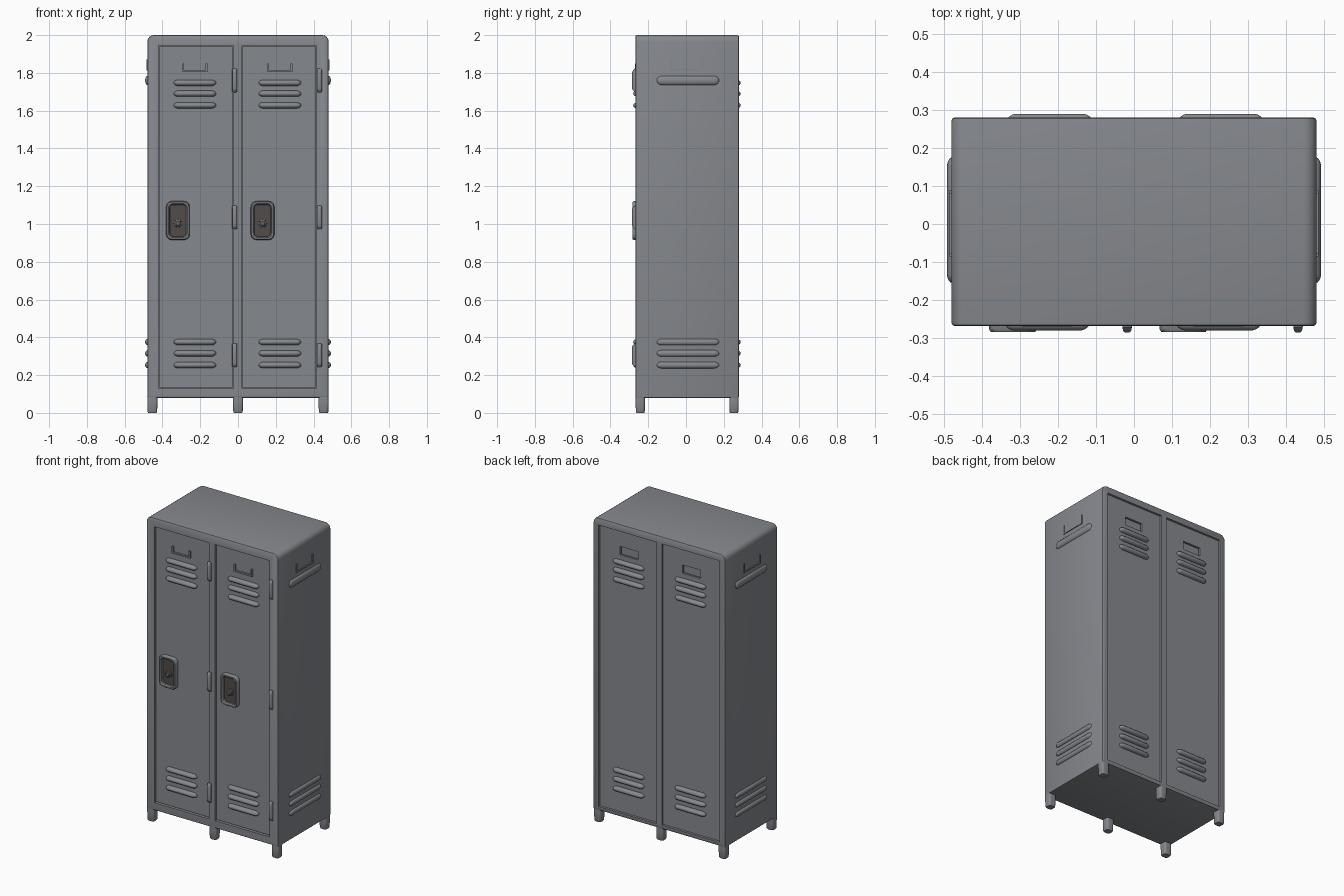
import bpy, bmesh, math
from mathutils import Matrix, Vector

if "Cube" in bpy.data.objects:
    bpy.data.objects.remove(bpy.data.objects["Cube"])


def material(name, rgb):
    m = bpy.data.materials.new(name)
    m.diffuse_color = (*rgb, 1)
    m.use_nodes = True
    m.node_tree.nodes["Principled BSDF"].inputs["Base Color"].default_value = m.diffuse_color
    return m


STEEL = material("grey_steel", (0.235, 0.247, 0.268))
PLATE = material("dark_lock_plate", (0.085, 0.07, 0.065))
KNOB = material("dark_grey_knob", (0.13, 0.13, 0.135))


def frame(u, up, n, origin=(0, 0, 0)):
    """Local axes: x along the face, y up the face, z outwards."""
    m = Matrix((u, up, n)).transposed().to_4x4()
    m.translation = Vector(origin)
    return m


FRONT_Y, BACK_Y, SIDE_X = -0.257, 0.268, 0.478
FRONT = frame((1, 0, 0), (0, 0, 1), (0, -1, 0), (0, FRONT_Y, 0))
BACK = frame((-1, 0, 0), (0, 0, 1), (0, 1, 0), (0, BACK_Y, 0))
RIGHT = frame((0, 1, 0), (0, 0, 1), (1, 0, 0), (SIDE_X, 0, 0))
LEFT = frame((0, -1, 0), (0, 0, 1), (-1, 0, 0), (-SIDE_X, 0, 0))
FLOOR = frame((1, 0, 0), (0, 1, 0), (0, 0, 1))
WORLD_XZ = frame((1, 0, 0), (0, 0, 1), (0, -1, 0))


def finish(name, bm, face, mat):
    bm.transform(face)
    bmesh.ops.recalc_face_normals(bm, faces=bm.faces)
    me = bpy.data.meshes.new(name)
    bm.to_mesh(me)
    bm.free()
    me.materials.append(mat)
    ob = bpy.data.objects.new(name, me)
    bpy.context.collection.objects.link(ob)
    return ob


def loft(name, face, cx, cy, sections, mat=STEEL, square_base=False, n=5):
    """Join rounded rectangles (width, height, radius, depth) and cap the ends."""
    bm = bmesh.new()
    rings = []
    for w, h, r, z in sections:
        ring = []
        for k, (sx, sy) in enumerate(((1, 1), (-1, 1), (-1, -1), (1, -1))):
            rr = 0.004 if square_base and sy < 0 else r
            for i in range(n):
                a = math.pi / 2 * (k + i / (n - 1))
                ring.append(bm.verts.new((cx + sx * (w / 2 - rr) + rr * math.cos(a),
                                          cy + sy * (h / 2 - rr) + rr * math.sin(a), z)))
        rings.append(ring)
    for a, b in zip(rings, rings[1:]):
        for i in range(len(a)):
            j = (i + 1) % len(a)
            bm.faces.new((a[i], a[j], b[j], b[i]))
    bm.faces.new(rings[0])
    bm.faces.new(rings[-1])
    return finish(name, bm, face, mat)


def box(name, face, x0, x1, y0, y1, z0, z1, mat=STEEL):
    bm = bmesh.new()
    bmesh.ops.create_cube(bm, size=1)
    for v in bm.verts:
        v.co = ((x0 + x1) / 2 + v.co.x * (x1 - x0),
                (y0 + y1) / 2 + v.co.y * (y1 - y0),
                (z0 + z1) / 2 + v.co.z * (z1 - z0))
    return finish(name, bm, face, mat)


def cut(ob, cutter):
    mod = ob.modifiers.new("cut", "BOOLEAN")
    mod.operation, mod.solver, mod.object = "DIFFERENCE", "EXACT", cutter
    bpy.context.view_layer.objects.active = ob
    bpy.ops.object.modifier_apply(modifier=mod.name)
    bpy.data.objects.remove(cutter, do_unlink=True)


def louver(name, face, cx, cy, length, height, depth):
    """Long pressed rib with tapered round ends."""
    bm = bmesh.new()
    bmesh.ops.create_uvsphere(bm, u_segments=16, v_segments=9, radius=1)
    end = 0.028
    for v in bm.verts:
        x, y, z = v.co
        shift = math.copysign(length / 2 - end, z)
        v.co = (cx + z * end + shift, cy + y * height / 2, x * depth)
    return finish(name, bm, face, STEEL)


def holder(name, face, cx, z0, w, h, d):
    """U-shaped card holder: bottom strip and two upright lips."""
    t = 0.009
    box(name + "_base", face, cx - w / 2, cx + w / 2, z0, z0 + t, -0.002, d)
    for s in (-1, 1):
        e = cx + s * (w / 2 - t / 2)
        box(name + "_lip", face, e - t / 2, e + t / 2, z0 + t, z0 + h, -0.002, d)


# Cabinet shell with rounded top edges
body = loft("cabinet_body", WORLD_XZ, 0, 1.04, [
    (0.944, 1.908, 0.03, -0.28), (0.955, 1.917, 0.033, -0.277), (0.96, 1.92, 0.035, -0.27),
    (0.96, 1.92, 0.035, 0.258), (0.955, 1.917, 0.033, 0.265), (0.944, 1.908, 0.03, 0.268)],
    square_base=True)

# Door and back panel recesses, each filled with a thin sheet
DOORS = ((-0.42, -0.025), (0.02, 0.415))
BACKS = ((-0.44, -0.02), (0.02, 0.44))
G = 0.005
for x0, x1 in DOORS:
    cut(body, box("door_cutter", FRONT, x0, x1, 0.13, 1.945, -0.02, 0.1))
    box("door", FRONT, x0 + G, x1 - G, 0.13 + G, 1.945 - G, -0.016, 0)
for x0, x1 in BACKS:
    cut(body, box("back_cutter", BACK, x0, x1, 0.105, 1.955, -0.03, 0.1))
    sheet = box("back_panel", BACK, x0 + 0.002, x1 - 0.002, 0.107, 1.953, -0.014, 0)
    c = math.copysign(0.228, x0 + x1)
    cut(sheet, box("slot_cutter", BACK, c - 0.065, c + 0.065, 1.795, 1.85, -0.1, 0.1))

# Feet
for x in (-0.453, 0, 0.453):
    for y in (-0.242, 0.254):
        loft("foot", FLOOR, x, y, [(0.044, 0.042, 0.012, 0), (0.05, 0.047, 0.012, 0.006),
                                   (0.053, 0.05, 0.012, 0.06), (0.053, 0.05, 0.012, 0.1)])

# Vent louvers on doors, back and sides
LOW = (0.375, 0.315, 0.253)
HIGH = (1.747, 1.69, 1.628)
for cx in (-0.228, 0.222):
    for z in LOW + HIGH:
        louver("door_louver", FRONT, cx, z, 0.225, 0.033, 0.023)
        louver("back_louver", BACK, cx, z, 0.225, 0.033, 0.022)
    holder("door_card_holder", FRONT, cx, 1.805, 0.132, 0.046, 0.012)
for face, s in ((RIGHT, 1), (LEFT, -1)):
    for z in LOW:
        louver("side_louver", face, 0.01 * s, z, 0.33, 0.035, 0.014)
    louver("side_top_louver", face, 0.01 * s, 1.76, 0.33, 0.05, 0.014)
    holder("side_card_holder", face, 0.002 * s, 1.812, 0.175, 0.06, 0.007)

# Hinges
for x in (-0.018, 0.431):
    for z in (1.76, 1.035, 0.305):
        loft("hinge", FRONT, x, z, [(0.025, 0.125, 0.004, -0.005), (0.025, 0.125, 0.004, 0.014),
                                    (0.021, 0.105, 0.004, 0.024), (0.012, 0.09, 0.004, 0.028)])

# Locks: raised rim, dark plate and round knob
for x in (-0.318, 0.13):
    loft("lock_rim", FRONT, x, 1.018, [
        (0.125, 0.205, 0.03, -0.003), (0.125, 0.205, 0.03, 0.02), (0.116, 0.196, 0.027, 0.027),
        (0.1, 0.18, 0.022, 0.027), (0.088, 0.168, 0.018, 0.02), (0.086, 0.166, 0.017, 0.004)])
    loft("lock_plate", FRONT, x, 1.018, [(0.087, 0.167, 0.017, 0.002), (0.087, 0.167, 0.017, 0.008)], PLATE)
    loft("lock_knob", FRONT, x, 1.003, [
        (0.046, 0.046, 0.023, 0.007), (0.044, 0.044, 0.022, 0.013), (0.034, 0.034, 0.017, 0.016),
        (0.032, 0.032, 0.016, 0.023), (0.022, 0.022, 0.011, 0.027)], KNOB)

# Smooth shading with crisp edges
bpy.ops.object.select_all(action="DESELECT")
for ob in bpy.context.collection.objects:
    ob.select_set(True)
bpy.context.view_layer.objects.active = body
bpy.ops.object.shade_smooth_by_angle(angle=math.radians(35))
